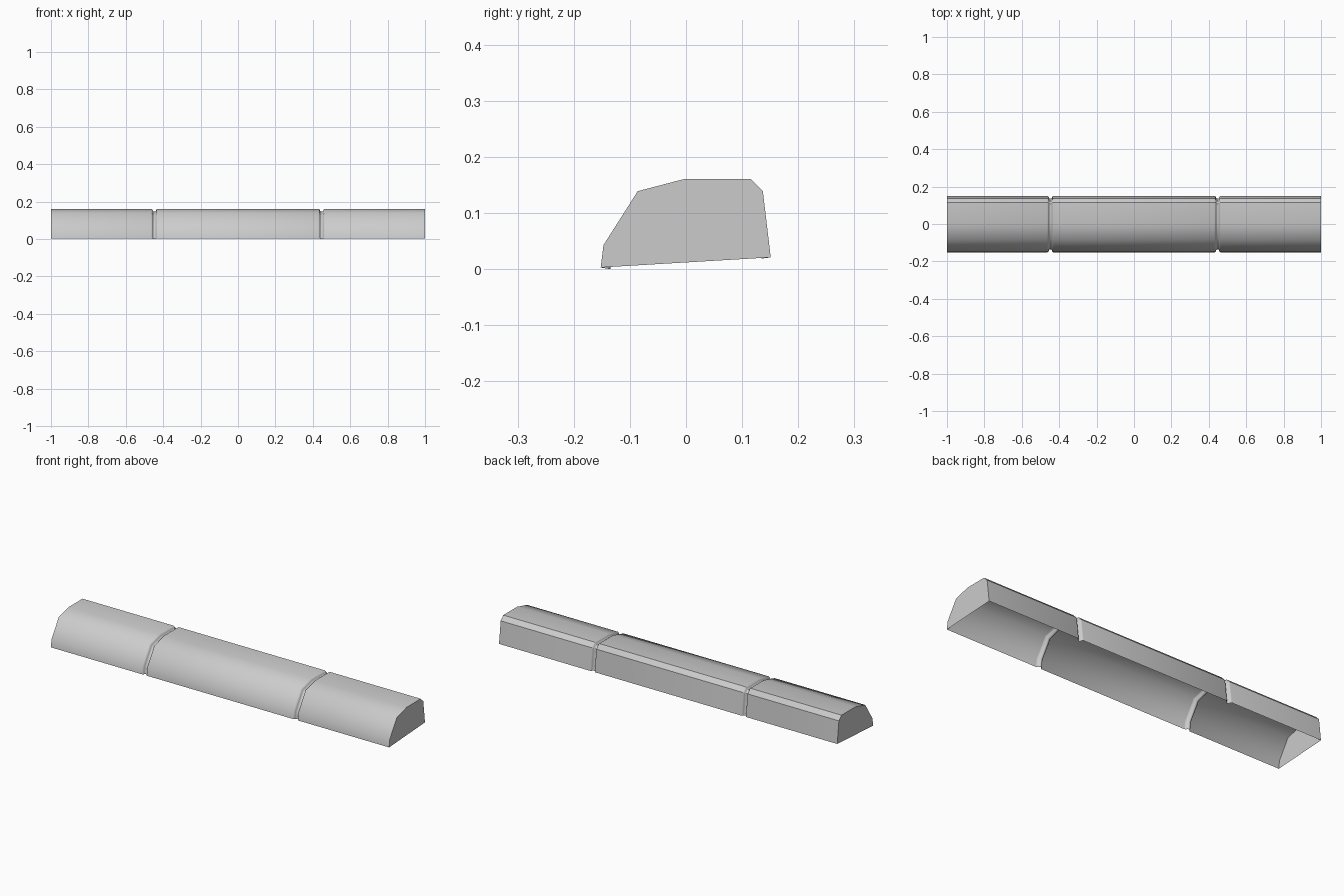
import bpy, bmesh
from mathutils import Vector

cube = bpy.data.objects.get("Cube")
if cube:
    bpy.data.objects.remove(cube, do_unlink=True)

# One plain grey for the whole shell
grey = bpy.data.materials.new("plain grey")
grey.use_nodes = True
colour = (0.6, 0.6, 0.6, 1)
grey.diffuse_color = colour
grey.node_tree.nodes["Principled BSDF"].inputs["Base Color"].default_value = colour

# Cross-section (y, z) from the front lip over the top to the back lip,
# and the same section sunk to the groove floor
outer = [(-0.152, 0.003), (-0.147, 0.043), (-0.086, 0.139), (-0.002, 0.161),
         (0.115, 0.161), (0.137, 0.139), (0.151, 0.021)]
floor = [(-0.135, 0.0), (-0.131, 0.039), (-0.075, 0.125), (0.001, 0.146),
         (0.108, 0.146), (0.122, 0.132), (0.135, 0.019)]
back_corners = (4, 5)

# Groove shape: distance from the groove centre, and sunk amount
groove_centre = 0.447
groove = [(-0.017, 0), (-0.012, 0.12), (-0.009, 0.45), (-0.006, 0.9), (0, 1),
          (0.006, 0.9), (0.009, 0.45), (0.012, 0.12), (0.017, 0)]
stations = [(-1, 0)]
for side in (-1, 1):
    stations += [(side * groove_centre + dx, sunk) for dx, sunk in groove]
stations.append((1, 0))

# Open-bottomed skin lofted along x
bm = bmesh.new()
rings = []
for x, sunk in stations:
    ring = []
    for a, b in zip(outer, floor):
        p = Vector(a).lerp(Vector(b), sunk)
        ring.append(bm.verts.new((x, p.x, p.y)))
    rings.append(ring)
for r, s in zip(rings, rings[1:]):
    for i in range(len(outer) - 1):
        bm.faces.new((r[i], s[i], s[i + 1], r[i + 1]))

# Closed ends
bm.faces.new(rings[0])
bm.faces.new(rings[-1][::-1])
bmesh.ops.recalc_face_normals(bm, faces=bm.faces)
top = max(bm.faces, key=lambda f: f.calc_center_median().z)
if top.normal.z < 0:
    bmesh.ops.reverse_faces(bm, faces=bm.faces)

# Rounded front, crisp back bevel and crisp end edges
for f in bm.faces:
    f.smooth = True
for r, s in zip(rings, rings[1:]):
    for i in back_corners:
        bm.edges.get((r[i], s[i])).smooth = False
for ring in (rings[0], rings[-1]):
    for a, b in zip(ring, ring[1:]):
        bm.edges.get((a, b)).smooth = False

mesh = bpy.data.meshes.new("grooved_cover")
bm.to_mesh(mesh)
bm.free()
mesh.materials.append(grey)
cover = bpy.data.objects.new("grooved_cover", mesh)
bpy.context.collection.objects.link(cover)
